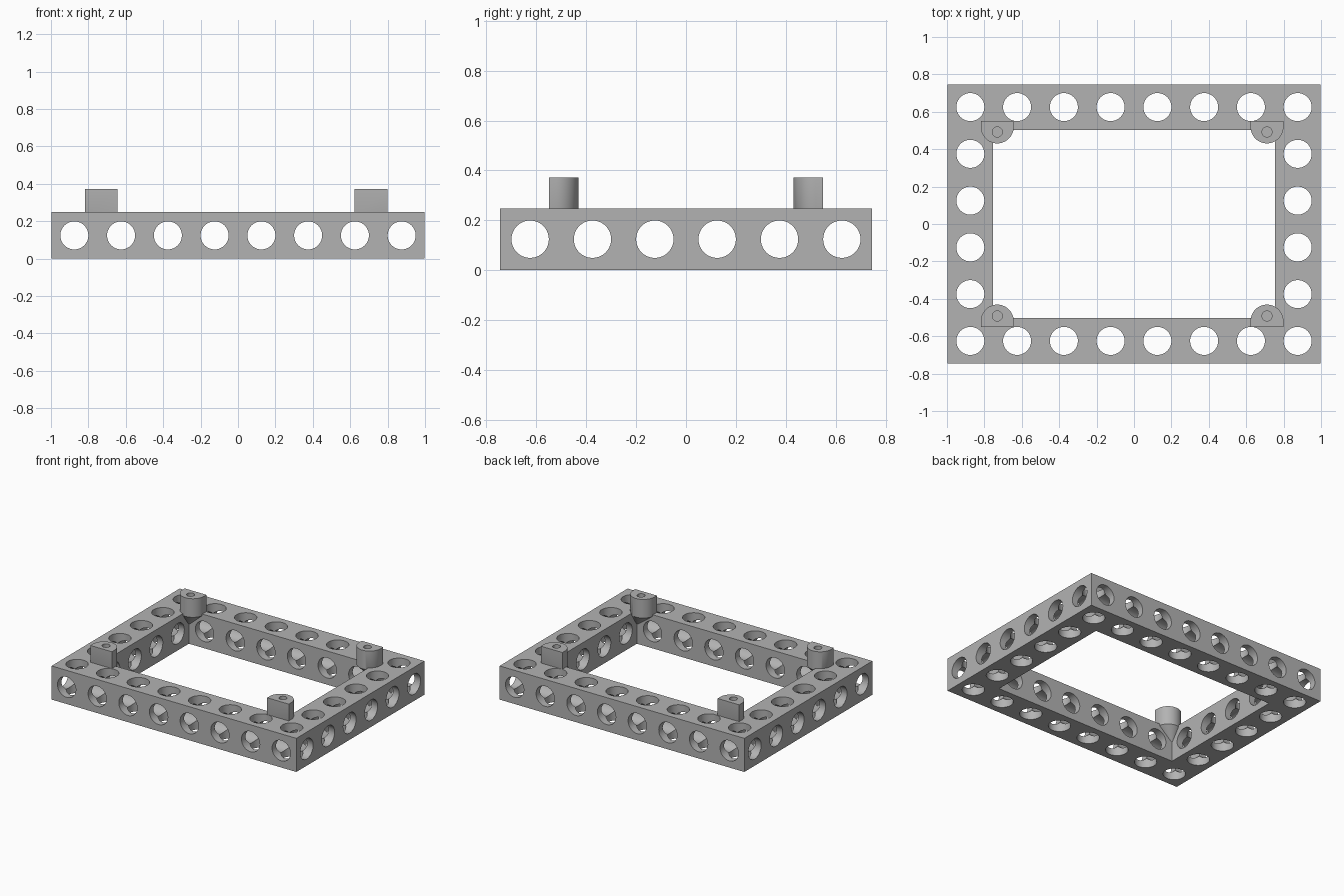
import bpy
import bmesh
import math
from mathutils import Matrix, Vector

cube = bpy.data.objects.get("Cube")
if cube:
    bpy.data.objects.remove(cube, do_unlink=True)

PITCH = 0.25
HEIGHT = 0.248
BORE = 0.075
HALF = Vector((0.998, 0.746))
INNER = Vector((0.753, 0.503))

grey = bpy.data.materials.new("plain grey")
grey.use_nodes = True
color = (0.45, 0.45, 0.45, 1)
grey.diffuse_color = color
grey.node_tree.nodes["Principled BSDF"].inputs["Base Color"].default_value = color


def make_object(name, bm):
    bmesh.ops.recalc_face_normals(bm, faces=bm.faces)
    mesh = bpy.data.meshes.new(name)
    bm.to_mesh(mesh)
    bm.free()
    mesh.materials.append(grey)
    obj = bpy.data.objects.new(name, mesh)
    bpy.context.collection.objects.link(obj)
    return obj


def cylinders(name, centres, axis, radius, length, sides=40):
    """One mesh of separate parallel cylinders."""
    bm = bmesh.new()
    turn = Vector((0, 0, 1)).rotation_difference(Vector(axis)).to_matrix().to_4x4()
    for c in centres:
        bmesh.ops.create_cone(bm, cap_ends=True, segments=sides, radius1=radius,
                              radius2=radius, depth=length,
                              matrix=Matrix.Translation(c) @ turn)
    return make_object(name, bm)


def cut(obj, cutter):
    mod = obj.modifiers.new("cut", "BOOLEAN")
    mod.operation = "DIFFERENCE"
    mod.solver = "EXACT"
    mod.object = cutter
    bpy.ops.object.select_all(action="DESELECT")
    bpy.context.view_layer.objects.active = obj
    obj.select_set(True)
    bpy.ops.object.modifier_apply(modifier=mod.name)
    bpy.data.objects.remove(cutter, do_unlink=True)


def smooth(obj):
    bpy.ops.object.select_all(action="DESELECT")
    bpy.context.view_layer.objects.active = obj
    obj.select_set(True)
    bpy.ops.object.shade_smooth_by_angle(angle=math.radians(30))


# Rectangular frame: four top quads between outer and inner loops, extruded
bm = bmesh.new()
signs = [(-1, -1), (1, -1), (1, 1), (-1, 1)]
outer = [bm.verts.new((sx * HALF.x, sy * HALF.y, 0)) for sx, sy in signs]
inner = [bm.verts.new((sx * INNER.x, sy * INNER.y, 0)) for sx, sy in signs]
for i in range(4):
    j = (i + 1) % 4
    bm.faces.new((outer[i], outer[j], inner[j], inner[i]))
bottom = bm.faces[:]
extruded = bmesh.ops.extrude_face_region(bm, geom=bottom, use_keep_orig=True)
top = [v for v in extruded["geom"] if isinstance(v, bmesh.types.BMVert)]
bmesh.ops.translate(bm, verts=top, vec=(0, 0, HEIGHT))
frame = make_object("frame", bm)

# Bores along all three axes, one per grid cell
columns = [(i - 3.5) * PITCH for i in range(8)]
rows = [(j - 2.5) * PITCH for j in range(6)]
mid = HEIGHT / 2
border = [(x, y, mid) for x in columns for y in rows
          if abs(x) > INNER.x or abs(y) > INNER.y]
cut(frame, cylinders("vertical_bores", border, (0, 0, 1), BORE, 1))
cut(frame, cylinders("cross_bores", [(x, 0, mid) for x in columns], (0, 1, 0), BORE, 3))
cut(frame, cylinders("long_bores", [(0, y, mid) for y in rows], (1, 0, 0), BORE, 3))
smooth(frame)


# Corner standoffs: D-shaped posts that taper into the inner corner below
def standoff(name, sx, sy):
    cx = sx * 0.721 - 0.01
    radius = 0.088
    profile = [(cx - radius, sy * 0.55)]
    for k in range(25):
        a = math.pi * (1 + k / 24)
        profile.append((cx + radius * math.cos(a),
                        sy * (0.519 + radius * math.sin(a))))
    profile.append((cx + radius, sy * 0.55))
    corner = Vector((sx * (INNER.x + 0.01), sy * (INNER.y + 0.01)))
    bm = bmesh.new()
    rings = []
    for z, scale in ((0.372, 1), (0.235, 1), (0.14, 0.1)):
        ring = []
        for p in profile:
            q = corner.lerp(Vector(p), scale)
            ring.append(bm.verts.new((q.x, q.y, z)))
        rings.append(ring)
    n = len(profile)
    for a, b in zip(rings, rings[1:]):
        for i in range(n):
            j = (i + 1) % n
            bm.faces.new((a[i], a[j], b[j], b[i]))
    bm.faces.new(rings[0])
    bm.faces.new(rings[-1])
    post = make_object(name, bm)
    # Blind screw hole
    cut(post, cylinders("screw_hole", [(cx, sy * 0.492, 0.37)], (0, 0, 1), 0.027, 0.2, 24))
    smooth(post)


for sx, side in ((-1, "right"), (1, "left")):
    for sy, end in ((-1, "front"), (1, "back")):
        standoff(f"{end}_{side}_standoff", sx, sy)
